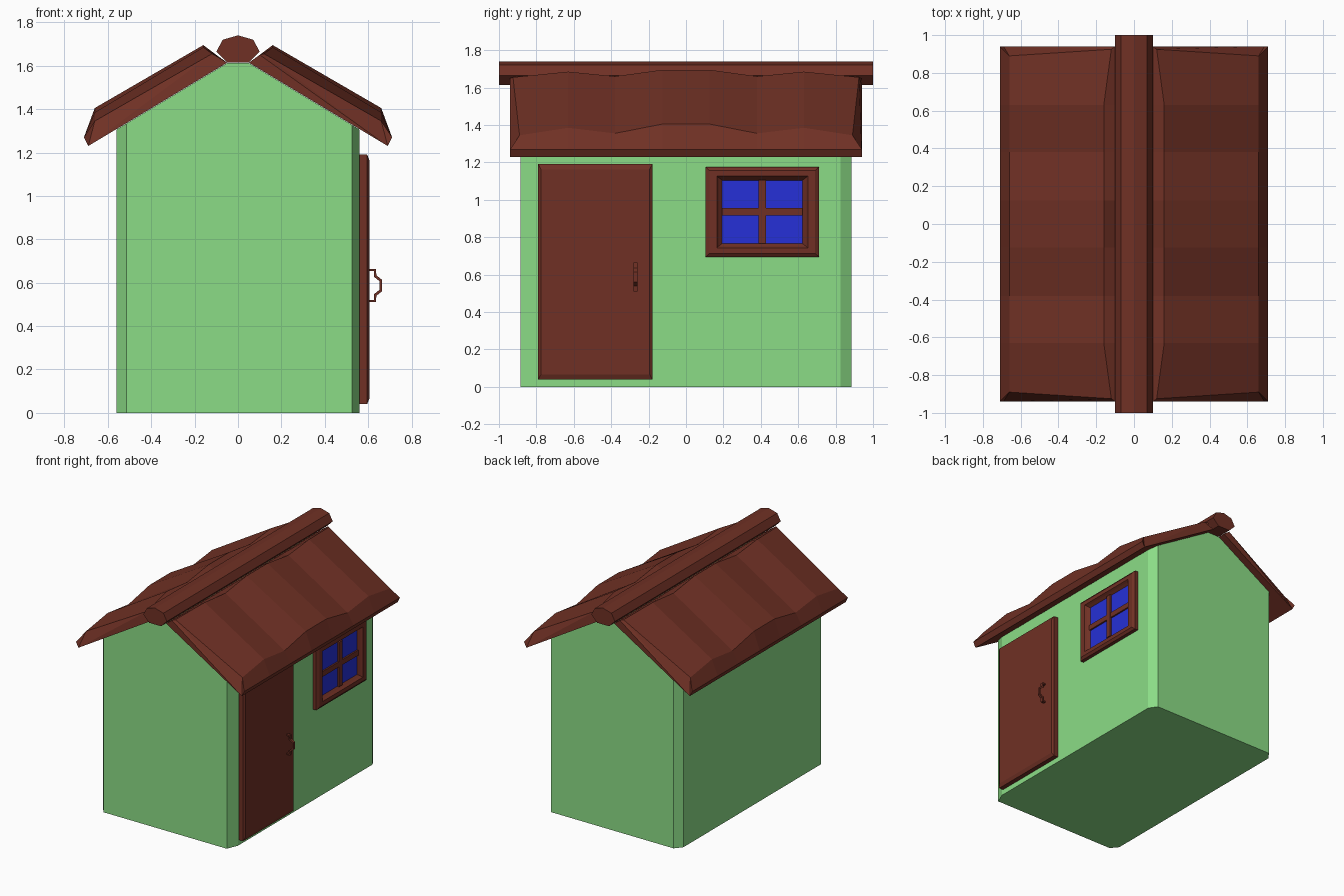
import bpy
import bmesh

cube = bpy.data.objects.get("Cube")
if cube:
    bpy.data.objects.remove(cube, do_unlink=True)


def material(name, rgb):
    mat = bpy.data.materials.new(name)
    mat.use_nodes = True
    mat.diffuse_color = (*rgb, 1)
    mat.node_tree.nodes["Principled BSDF"].inputs["Base Color"].default_value = (*rgb, 1)
    return mat


GREEN = material("wall green", (0.26, 0.72, 0.24))
BROWN = material("wood brown", (0.16, 0.03, 0.018))
BLUE = material("glass blue", (0.019, 0.03, 0.68))


def finish(name, bm, mat):
    bmesh.ops.recalc_face_normals(bm, faces=bm.faces)
    mesh = bpy.data.meshes.new(name)
    bm.to_mesh(mesh)
    bm.free()
    mesh.materials.append(mat)
    obj = bpy.data.objects.new(name, mesh)
    bpy.context.collection.objects.link(obj)
    return obj


def loft(name, loops, mat, caps=(True, True)):
    """Join loops of equal length with quads and cap the ends."""
    bm = bmesh.new()
    rings = [[bm.verts.new(p) for p in loop] for loop in loops]
    n = len(rings[0])
    for a, b in zip(rings, rings[1:]):
        for i in range(n):
            j = (i + 1) % n
            bm.faces.new((a[i], a[j], b[j], b[i]))
    for ring, cap in zip((rings[0], rings[-1]), caps):
        if cap:
            bmesh.ops.triangulate(bm, faces=[bm.faces.new(ring)])
    bmesh.ops.dissolve_limit(bm, angle_limit=0.001, verts=bm.verts, edges=bm.edges)
    return finish(name, bm, mat)


def panel(name, y, z, steps, mat, caps=(True, True)):
    """Stepped rectangle on the right wall; steps are (half y, half z, x)."""
    corners = ((-1, -1), (1, -1), (1, 1), (-1, 1))
    loops = [[(x, y + hy * a, z + hz * b) for a, b in corners] for hy, hz, x in steps]
    return loft(name, loops, mat, caps)


# Walls: chamfered plan raised to the roof slopes
def roof_under(x):
    return 1.612 - 0.6 * max(0, abs(x) - 0.05)


plan = [(-0.56, -0.83), (-0.515, -0.885), (-0.05, -0.885), (0.05, -0.885),
        (0.525, -0.885), (0.56, -0.80), (0.56, 0.825), (0.52, 0.885),
        (0.05, 0.885), (-0.05, 0.885), (-0.515, 0.885), (-0.56, 0.83)]
bm = bmesh.new()
low = [bm.verts.new((x, y, 0)) for x, y in plan]
top = [bm.verts.new((x, y, roof_under(x))) for x, y in plan]
bm.faces.new(low)
for i in range(len(plan)):
    j = (i + 1) % len(plan)
    bm.faces.new((low[i], low[j], top[j], top[i]))
bm.faces.new([top[i] for i in (0, 1, 2, 9, 10, 11)])
bm.faces.new([top[i] for i in (2, 3, 8, 9)])
bm.faces.new(top[3:9])
bmesh.ops.dissolve_limit(bm, angle_limit=0.001, verts=bm.verts, edges=bm.edges)
finish("walls", bm, GREEN)

# Roof slopes: wavy slabs, (y, top y inner, top y outer, ridge x, ridge z, eave z)
half = [(0.94, 0.925, 0.89, 0.12, 1.655, 1.345),
        (0.63, 0.63, 0.63, 0.16, 1.685, 1.385),
        (0.38, 0.38, 0.38, 0.16, 1.66, 1.355),
        (0.125, 0.125, 0.125, 0.16, 1.695, 1.405)]
stations = [(-a, -b, -c, *rest) for a, b, c, *rest in half] + half[::-1]
for side, label in ((1, "left"), (-1, "right")):
    loops = [[(side * 0.05, y, 1.614), (side * 0.10, y, 1.65),
              (side * rx, yi, rz), (side * 0.66, yo, ez),
              (side * 0.71, y, 1.27), (side * 0.69, y, 1.23)]
             for y, yi, yo, rx, rz, ez in stations]
    loft(label + "_roof_slope", loops, BROWN)

# Ridge beam
profile = [(-0.05, 1.615), (0.05, 1.615), (0.10, 1.665), (0.07, 1.72),
           (0, 1.74), (-0.07, 1.72), (-0.10, 1.665)]
loft("ridge_beam", [[(x, y, z) for x, z in profile] for y in (-1, 1)], BROWN)

# Door with softened edges
panel("door", -0.485, 0.615,
      [(0.305, 0.575, 0.55), (0.305, 0.575, 0.595), (0.29, 0.548, 0.606)], BROWN)

# Door handle: thin bent strip
outer = [(0.60, 0.664), (0.635, 0.664), (0.638, 0.634), (0.663, 0.614)]
inner = [(0.60, 0.654), (0.626, 0.654), (0.628, 0.626), (0.653, 0.606)]
mid = 0.587
outer += [(x, 2 * mid - z) for x, z in reversed(outer)]
inner += [(x, 2 * mid - z) for x, z in reversed(inner)]
loops = [[(xo, -0.28, zo), (xo, -0.26, zo), (xi, -0.26, zi), (xi, -0.28, zi)]
         for (xo, zo), (xi, zi) in zip(outer, inner)]
loft("door_handle", loops, BROWN)

# Window frame, glass and crossbars
WY, WZ = 0.408, 0.935
panel("window_frame", WY, WZ,
      [(0.303, 0.24, 0.555), (0.303, 0.24, 0.587), (0.283, 0.222, 0.60),
       (0.243, 0.192, 0.60), (0.233, 0.183, 0.585), (0.212, 0.167, 0.565)],
      BROWN, (True, False))
panel("window_glass", WY, WZ, [(0.22, 0.175, 0.562), (0.22, 0.175, 0.568)], BLUE)
panel("window_upright", WY, WZ, [(0.021, 0.17, 0.562), (0.021, 0.17, 0.583)], BROWN)
panel("window_crossbar", WY, WZ, [(0.215, 0.02, 0.562), (0.215, 0.02, 0.58)], BROWN)
